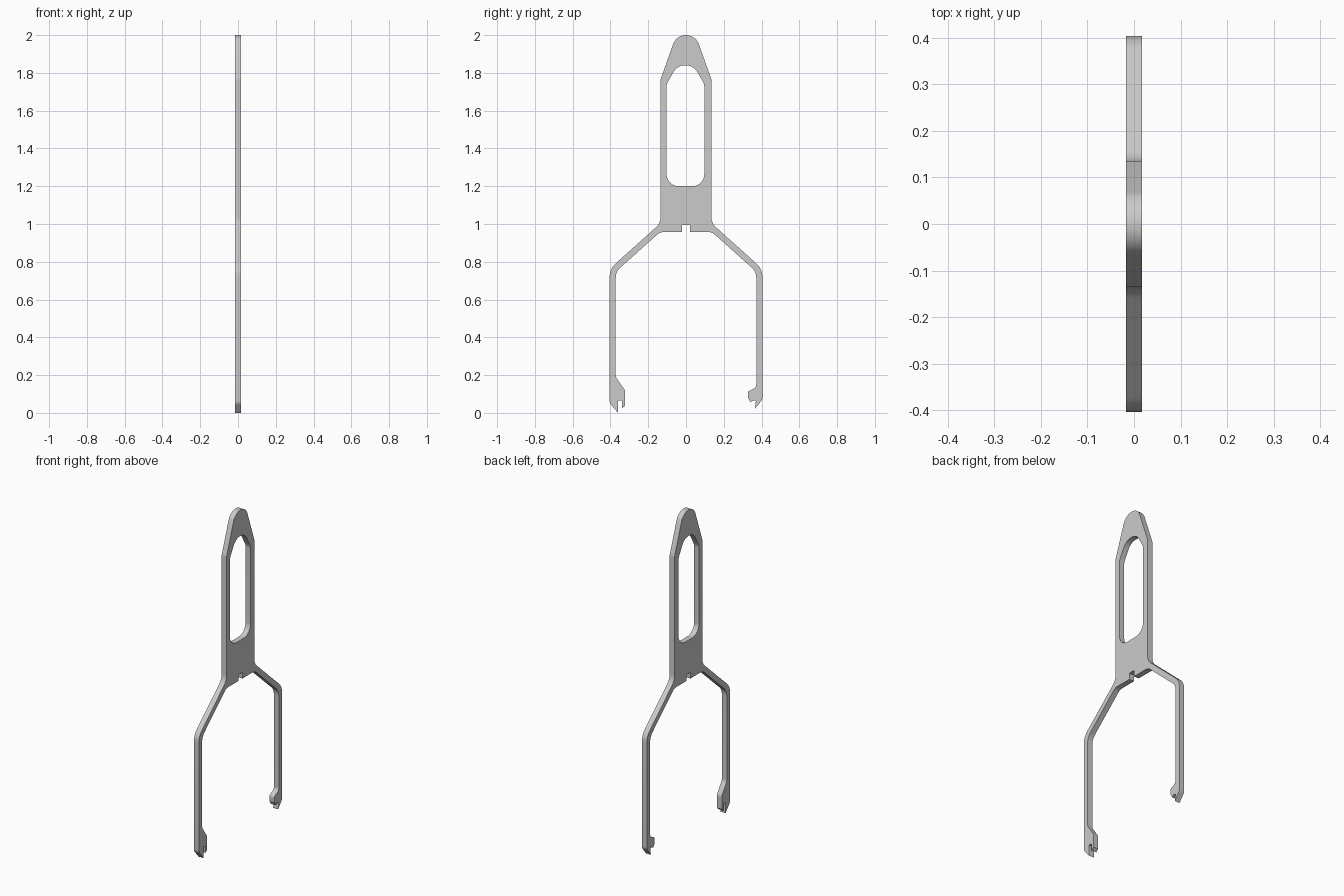
import bpy
import bmesh
from math import ceil, tan
from mathutils import Matrix, Vector

if "Cube" in bpy.data.objects:
    bpy.data.objects.remove(bpy.data.objects["Cube"])

HALF_THICKNESS = 0.0168


def make_material(name, colour):
    mat = bpy.data.materials.new(name)
    mat.use_nodes = True
    mat.diffuse_color = colour
    mat.node_tree.nodes["Principled BSDF"].inputs["Base Color"].default_value = colour
    return mat


def rounded(corners):
    """Turn (y, z, radius) corners into a closed outline with filleted corners."""
    outline = []
    for i, (y, z, radius) in enumerate(corners):
        here = Vector((y, z))
        if not radius:
            outline.append(here)
            continue
        back = (Vector(corners[i - 1][:2]) - here).normalized()
        ahead = (Vector(corners[(i + 1) % len(corners)][:2]) - here).normalized()
        reach = radius / tan(back.angle(ahead) / 2)
        centre = here + (back + ahead).normalized() * (radius ** 2 + reach ** 2) ** 0.5
        a = (here + back * reach - centre).normalized()
        b = (here + ahead * reach - centre).normalized()
        steps = max(2, ceil(a.angle(b) / 0.12))
        outline += [centre + a.slerp(b, k / steps).normalized() * radius
                    for k in range(steps + 1)]
    return outline


def mirrored(corners):
    return [(-y, z, r) for y, z, r in reversed(corners)]


def plate(name, outlines, material):
    """Fill nested outlines and extrude them along x."""
    curve = bpy.data.curves.new(name + "_profile", "CURVE")
    curve.dimensions = "2D"
    curve.fill_mode = "BOTH"
    curve.extrude = HALF_THICKNESS
    for outline in outlines:
        spline = curve.splines.new("POLY")
        spline.points.add(len(outline) - 1)
        for point, co in zip(spline.points, outline):
            point.co = (co.x, co.y, 0, 1)
        spline.use_cyclic_u = True
    helper = bpy.data.objects.new(name + "_helper", curve)
    bpy.context.collection.objects.link(helper)
    graph = bpy.context.evaluated_depsgraph_get()
    mesh = bpy.data.meshes.new_from_object(helper.evaluated_get(graph))
    bpy.data.objects.remove(helper)

    # Stand the plate up: profile x -> y, profile y -> z
    mesh.transform(Matrix(((0, 0, 1, 0), (1, 0, 0, 0), (0, 1, 0, 0), (0, 0, 0, 1))))
    bm = bmesh.new()
    bm.from_mesh(mesh)
    bmesh.ops.remove_doubles(bm, verts=bm.verts, dist=0.0001)
    bmesh.ops.recalc_face_normals(bm, faces=bm.faces)
    bm.to_mesh(mesh)
    bm.free()
    mesh.materials.clear()
    mesh.materials.append(material)
    obj = bpy.data.objects.new(name, mesh)
    bpy.context.collection.objects.link(obj)
    bpy.ops.object.select_all(action="DESELECT")
    obj.select_set(True)
    bpy.context.view_layer.objects.active = obj
    bpy.ops.object.shade_smooth_by_angle(angle=0.52)


# Outer edge, from the tip down to the outside of one leg
outer_edge = [(0.051, 2.0, 0.072), (0.135, 1.765, 0.03),
              (0.135, 1.004, 0.07), (0.404, 0.763, 0.09)]
# Inner edge, from leg up to the notch in the crossbar
inner_edge = [(0.372, 0.747, 0.07), (0.138, 0.957, 0.05),
              (0.02, 0.957, 0), (0.02, 0.995, 0)]
# Small hooked foot on the back leg
back_foot = [(0.404, 0.07, 0.03), (0.365, 0.022, 0), (0.37, 0.064, 0),
             (0.356, 0.066, 0), (0.342, 0.056, 0), (0.328, 0.08, 0.01),
             (0.328, 0.113, 0.01), (0.372, 0.135, 0.025)]
# Larger slotted foot on the front leg
front_foot = [(-0.372, 0.19, 0.04), (-0.323, 0.12, 0.03), (-0.323, 0.038, 0),
              (-0.339, 0.024, 0), (-0.339, 0.066, 0), (-0.36, 0.066, 0),
              (-0.36, 0.0, 0), (-0.404, 0.052, 0.03)]
frame = (outer_edge + back_foot + inner_edge + mirrored(inner_edge)
         + front_foot + mirrored(outer_edge))

# Long opening in the handle
opening = [(0.043, 1.84, 0.07), (0.1, 1.74, 0.06), (0.1, 1.2, 0.065)]
opening = [(y - 0.003, z, r) for y, z, r in opening + mirrored(opening)]

grey = make_material("plain grey", (0.6, 0.6, 0.6, 1))
plate("forked_frame", [rounded(frame), rounded(opening)], grey)
